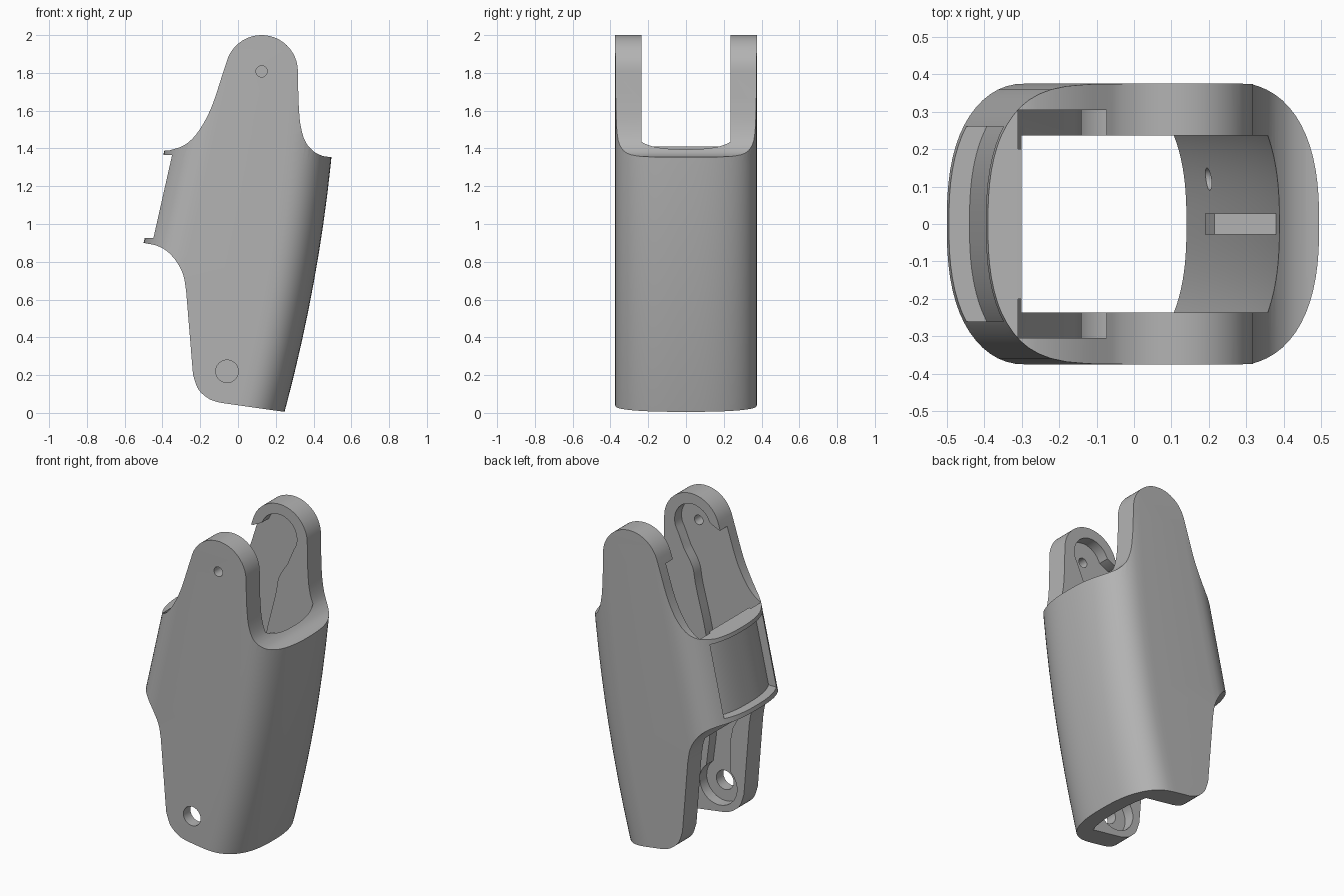
import bpy, bmesh, math
from mathutils import Vector

if "Cube" in bpy.data.objects:
    bpy.data.objects.remove(bpy.data.objects["Cube"], do_unlink=True)

grey = bpy.data.materials.new("plain_grey")
grey.use_nodes = True
grey.diffuse_color = (0.45, 0.45, 0.45, 1)
grey.node_tree.nodes["Principled BSDF"].inputs["Base Color"].default_value = (0.45, 0.45, 0.45, 1)

HALF = 0.375    # half width across the cheeks
INNER = 0.236   # half gap between the cheeks


def rear(z):
    """Bowed rear wall position."""
    return 0.245 + 0.269 * z - 0.0624 * z * z


def fore(z):
    """Sloping bridge position."""
    return -0.5 + 0.225 * (z - 0.9)


def bulge(y):
    """How far the rounded ends fall back from the middle."""
    u = min(abs(y) / HALF, 1)
    return 0.25 * (1 - (1 - u ** 2.5) ** 0.4)


def loft(name, rings):
    """Closed solid through rings of equal length."""
    bm = bmesh.new()
    loops = [[bm.verts.new(p) for p in ring] for ring in rings]
    n = len(loops[0])
    for a, b in zip(loops, loops[1:]):
        for i in range(n):
            j = (i + 1) % n
            bm.faces.new((a[i], a[j], b[j], b[i]))
    bm.faces.new(loops[0])
    bm.faces.new(loops[-1])
    bmesh.ops.recalc_face_normals(bm, faces=bm.faces)
    me = bpy.data.meshes.new(name)
    bm.to_mesh(me)
    bm.free()
    ob = bpy.data.objects.new(name, me)
    bpy.context.collection.objects.link(ob)
    me.materials.append(grey)
    return ob


def tube(name, x0, x1, half, z0, z1, steps=14, count=32):
    """Loft of level sections between two end curves x0(y, z) and x1(y, z)."""
    ys = [half * math.sin(math.pi * (i / count - 0.5)) for i in range(count + 1)]
    rings = []
    for k in range(steps + 1):
        z = z0 + (z1 - z0) * k / steps
        rings.append([(x1(y, z), y, z) for y in ys] + [(x0(y, z), y, z) for y in reversed(ys)])
    return loft(name, rings)


def prism(name, outline, y0, y1):
    return loft(name, [[(x, y, z) for x, z in outline] for y in (y0, y1)])


def arc(cx, cz, r, a0, a1, n=20):
    """Points on an arc, angles in degrees."""
    angles = [math.radians(a0 + (a1 - a0) * i / n) for i in range(n + 1)]
    return [(cx + r * math.cos(a), cz + r * math.sin(a)) for a in angles]


def smooth(points, n=6):
    """Smooth curve through the points."""
    p = [Vector(q) for q in points]
    p = [2 * p[0] - p[1]] + p + [2 * p[-1] - p[-2]]
    out = []
    for a, b, c, d in zip(p, p[1:], p[2:], p[3:]):
        for i in range(n):
            t = i / n
            out.append(tuple(0.5 * (2 * b + (c - a) * t + (2 * a - 5 * b + 4 * c - d) * t * t
                                    + (3 * b - a - 3 * c + d) * t ** 3)))
    return out + [tuple(points[-1])]


def combine(body, other, operation):
    mod = body.modifiers.new(other.name, 'BOOLEAN')
    mod.operation, mod.object, mod.solver = operation, other, 'EXACT'
    bpy.context.view_layer.objects.active = body
    bpy.ops.object.modifier_apply(modifier=mod.name)
    bpy.data.objects.remove(other, do_unlink=True)


# Outer shell, trimmed to the side outline
body = tube("bracket_body", lambda y, z: fore(z) + bulge(y),
            lambda y, z: rear(z) - bulge(y), HALF, -0.1, 2.1)
outline = [(0.6, -0.045), (-0.08, 0.052)]
outline += smooth([(-0.1, 0.055), (-0.155, 0.075), (-0.21, 0.125), (-0.238, 0.2)])
outline += smooth([(-0.275, 0.65), (-0.29, 0.73), (-0.325, 0.8), (-0.375, 0.855),
                   (-0.43, 0.885), (-0.5, 0.9)])
outline += [(-0.6, 0.905), (-0.6, 1.37), (-0.39, 1.388)]
outline += smooth([(-0.36, 1.39), (-0.28, 1.42), (-0.21, 1.49), (-0.14, 1.62), (-0.07, 1.83)])
outline += arc(0.125, 1.808, 0.192, 162, 0, 28)
outline += smooth([(0.32, 1.65), (0.33, 1.53), (0.355, 1.44), (0.4, 1.385), (0.45, 1.36), (0.5, 1.354)])
outline += [(0.6, 1.345)]
combine(body, prism("side_outline", outline, -0.5, 0.5), 'INTERSECT')

# Channel between the cheeks
combine(body, tube("channel", lambda y, z: -0.3, lambda y, z: rear(z) - 0.11 - bulge(y),
                   INNER, -0.2, 2.2), 'DIFFERENCE')

# Recessed panel on the bridge
combine(body, tube("panel_recess", lambda y, z: fore(z) - 0.1,
                   lambda y, z: fore(z) + 0.055 + bulge(y), 0.26, 0.925, 1.365), 'DIFFERENCE')

# Keyhole pockets inside both cheeks, open above the bridge
pocket = [(-0.31, 0.88), (-0.31, 1.82), (-0.06, 1.82), (0.0, 1.85)]
pocket += arc(0.12, 1.81, 0.125, 155, -35)
pocket += smooth([(0.18, 1.64), (0.12, 1.54), (0.095, 1.42), (0.02, 1.1), (0.0, 0.75), (0.0, 0.5)])
pocket += arc(-0.06, 0.22, 0.13, 50, -230)
pocket += [(-0.14, 0.5), (-0.16, 0.6)]
for side in (-1, 1):
    combine(body, prism("pocket", pocket, side * 0.2, side * 0.305), 'DIFFERENCE')

# Pivot holes through the front cheek
for x, z, r in ((0.125, 1.808, 0.03), (-0.058, 0.22, 0.06)):
    combine(body, prism("pivot_hole", arc(x, z, r, 0, 345, 23), -0.5, -0.2), 'DIFFERENCE')

# Blind hole in the rear wall
ring = arc(0.12, 0.28, 0.03, 0, 345, 23)
combine(body, loft("blind_hole", [[(x, y, z) for y, z in ring] for x in (0.1, 0.25)]), 'DIFFERENCE')

# Small rib inside the rear wall
rib = [(0.19, 1.17), (0.4, 1.17), (0.43, 1.3), (0.215, 1.3)]
combine(body, prism("inner_rib", rib, -0.028, 0.028), 'UNION')

bpy.ops.object.select_all(action='DESELECT')
body.select_set(True)
bpy.context.view_layer.objects.active = body
bpy.ops.object.shade_smooth_by_angle(angle=math.radians(30))
